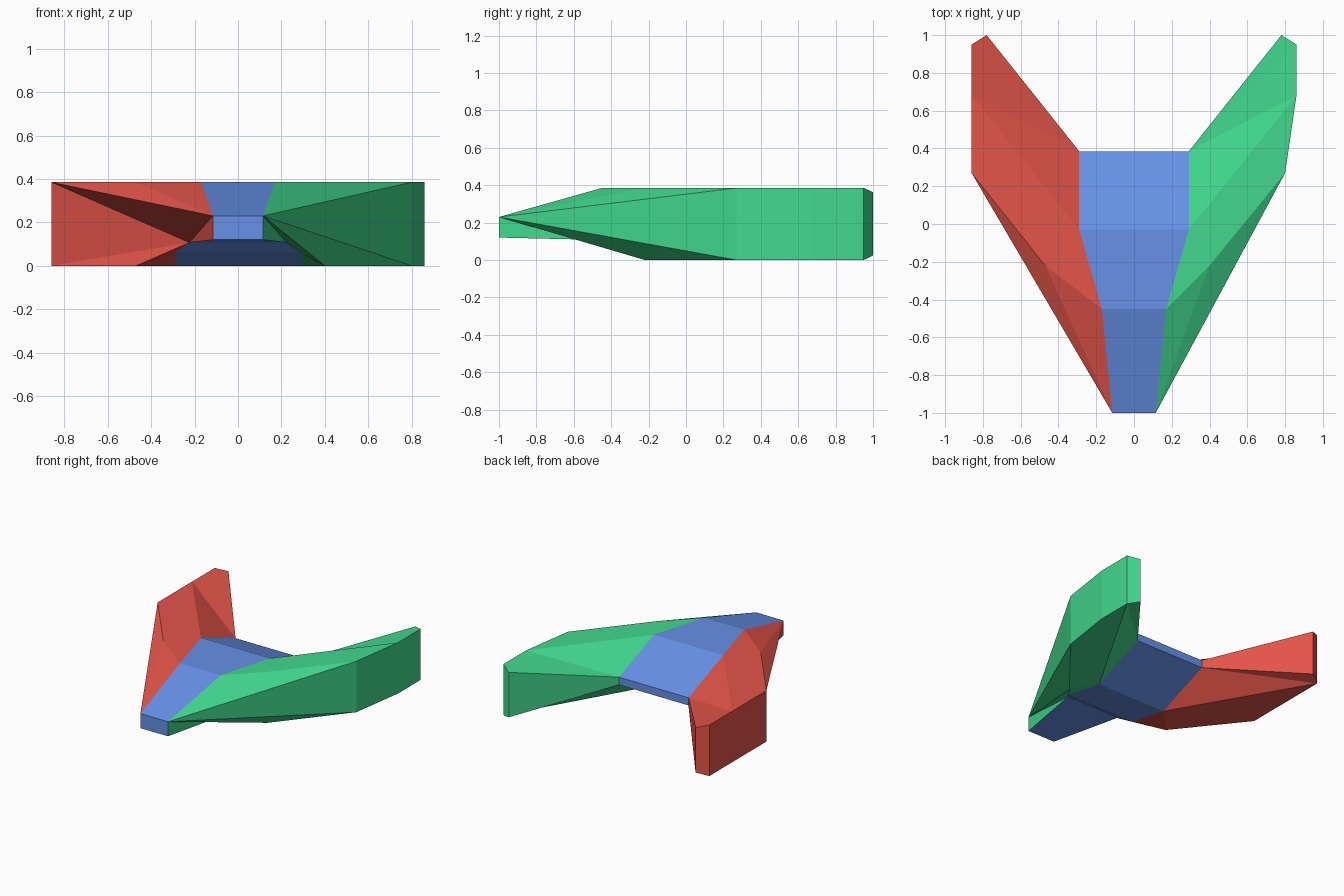
import bpy, bmesh

if "Cube" in bpy.data.objects:
    bpy.data.objects.remove(bpy.data.objects["Cube"])


def material(name, rgb):
    m = bpy.data.materials.new(name)
    m.diffuse_color = (*rgb, 1)
    m.use_nodes = True
    m.node_tree.nodes["Principled BSDF"].inputs["Base Color"].default_value = m.diffuse_color
    return m


def build(name, points, faces, mat):
    """Make a flat-shaded part from named points and faces written as point names."""
    bm = bmesh.new()
    verts = {}
    for face in faces:
        keys = face.split()
        for k in keys:
            if k not in verts:
                verts[k] = bm.verts.new(points[k])
        bm.faces.new([verts[k] for k in keys])
    bmesh.ops.recalc_face_normals(bm, faces=bm.faces[:])
    mesh = bpy.data.meshes.new(name)
    bm.to_mesh(mesh)
    bm.free()
    mesh.materials.append(mat)
    obj = bpy.data.objects.new(name, mesh)
    bpy.context.collection.objects.link(obj)


# Body stations (half width, y, z); 1 = upper edge, 0 = lower edge
station = {
    "N1": (.115, -1, .23), "N0": (.115, -1, .12),
    "A1": (.17, -.45, .385), "A0": (.224, -.45, .107),
    "E0": (.29, -.36, .06),
    "B1": (.29, -.03, .385), "B0": (.29, -.03, 0),
    "C1": (.29, .385, .223), "C0": (.29, .385, .165),
}


# Central hull: strips across the body, following the profile round
both = {}
for k, (x, y, z) in station.items():
    both["R" + k] = (x, y, z)
    both["L" + k] = (-x, y, z)
ring = ["N1", "A1", "B1", "C1", "C0", "B0", "E0", "A0", "N0", "N1"]
hull = [f"L{a} R{a} R{b} L{b}" for a, b in zip(ring, ring[1:])]
build("hull", both, hull, material("blue", (.133, .285, .80)))


# Wing faces shared by both sides
common = [
    "N1 A1 K1", "N1 K1 W1", "A1 B1 K1", "K1 B1 W1", "B1 V1 W1",   # top
    "B1 C1 V1", "C1 T1 V1", "C1 U1 T1",
    "N1 A0 N0",                                                   # nose side
    "A0 E0 K0", "E0 B0 K0", "K0 B0 W0", "B0 V0 W0", "B0 T0 V0",   # underside
    "B0 C0 T0", "C0 U0 T0", "C1 U1 U0 C0",                        # inner wall
    "U1 T1 T0 U0", "T1 V1 V0 T0", "V1 W1 W0 V0",                  # tip, outer wall
]


def wing(name, side, kink, shoulder, outer, mat):
    pts = dict(station)
    for k, x, y in (("K", kink, -.22), ("W", shoulder, .27),
                    ("V", .86, .68), ("T", .86, .95)):
        pts[k + "1"] = (x, y, .385)
        pts[k + "0"] = (x, y, 0)
    pts["U1"], pts["U0"] = (.78, 1, .363), (.78, 1, .024)
    pts = {k: (side * x, y, z) for k, (x, y, z) in pts.items()}
    build(name, pts, common + outer, mat)


# The two wings differ a little in the front outer facets
wing("right_wing", 1, .40, .80,
     ["N1 W1 W0", "N1 W0 K0", "N1 K0 A0"], material("green", (.052, .69, .265)))
wing("left_wing", -1, .47, .86,
     ["N1 W1 A0", "A0 W1 W0", "A0 W0 K0"], material("red", (.77, .089, .066)))
